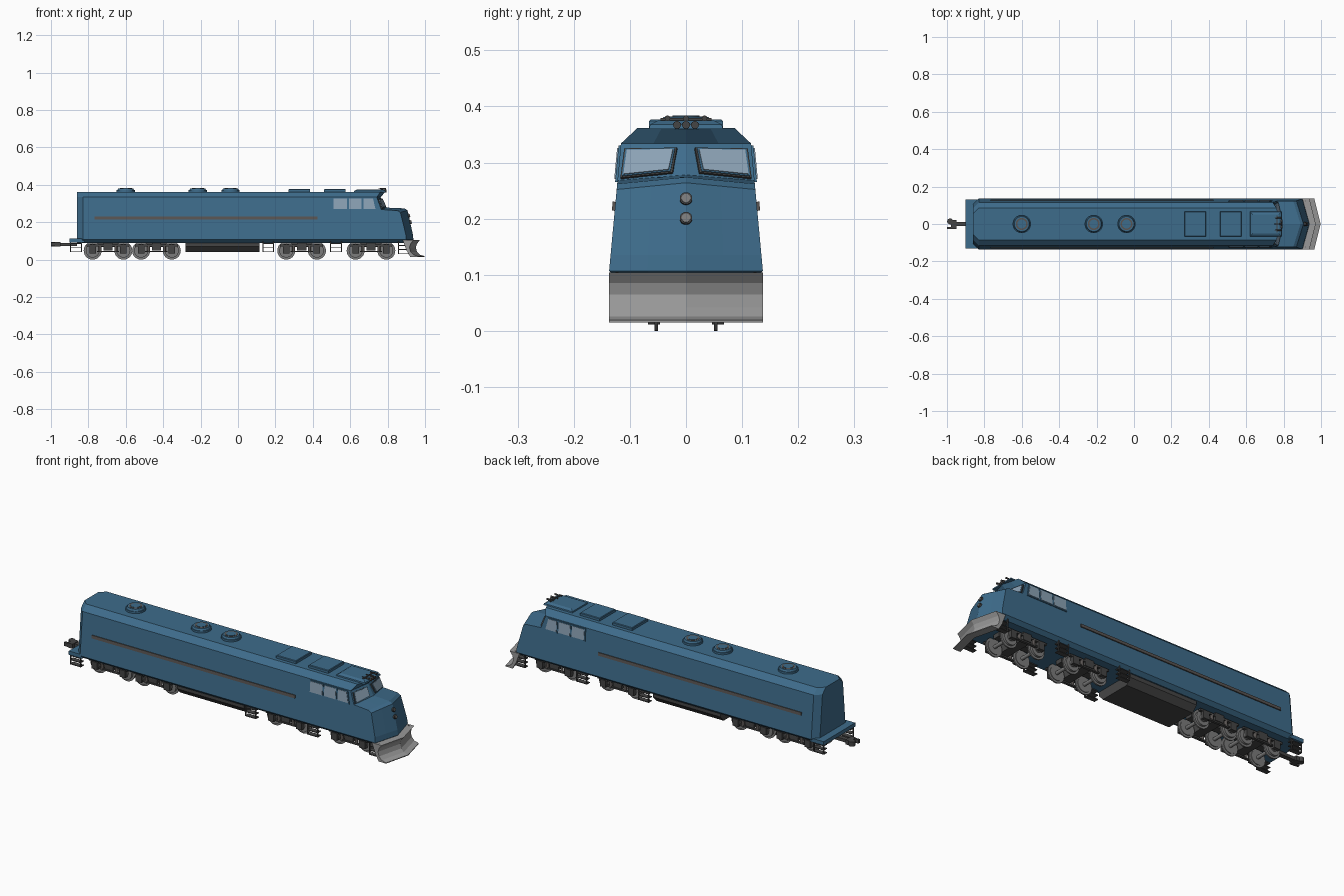
import bpy, bmesh, math
from mathutils import Vector, Matrix

old = bpy.data.objects.get("Cube")
if old:
    bpy.data.objects.remove(old, do_unlink=True)


def material(name, rgb):
    m = bpy.data.materials.new(name)
    m.use_nodes = True
    m.diffuse_color = (*rgb, 1)
    m.node_tree.nodes["Principled BSDF"].inputs["Base Color"].default_value = (*rgb, 1)
    return m


BLUE = material("body blue", (0.048, 0.15, 0.26))
GLASS = material("window glass", (0.26, 0.36, 0.46))
PLOW = material("plow grey", (0.32, 0.32, 0.32))
STEEL = material("wheel steel", (0.2, 0.2, 0.2))
DARK = material("frame dark grey", (0.06, 0.06, 0.06))
TRIM = material("trim grey", (0.1, 0.09, 0.085))


def finish(bm, name, mat, smooth=False):
    bmesh.ops.recalc_face_normals(bm, faces=bm.faces)
    me = bpy.data.meshes.new(name)
    bm.to_mesh(me)
    bm.free()
    me.materials.append(mat)
    if smooth:
        me.shade_smooth()
        me.set_sharp_from_angle(angle=math.radians(35))
    ob = bpy.data.objects.new(name, me)
    bpy.context.collection.objects.link(ob)
    return ob


def loft(name, rings, mat):
    """Skin equal-length closed rings and cap both ends."""
    bm = bmesh.new()
    vs = [[bm.verts.new(p) for p in r] for r in rings]
    n = len(vs[0])
    for a, b in zip(vs, vs[1:]):
        for i in range(n):
            bm.faces.new((a[i], a[(i + 1) % n], b[(i + 1) % n], b[i]))
    bm.faces.new(vs[0])
    bm.faces.new(vs[-1])
    return finish(bm, name, mat)


def box(name, x, y, z, mat):
    """Box from (min, max) ranges."""
    return loft(name, [[(x[0], y[0], h), (x[1], y[0], h), (x[1], y[1], h), (x[0], y[1], h)] for h in z], mat)


def tapered(name, x, w, z, inset, mat):
    """Centred box whose last level is drawn in by inset."""
    rings = []
    for h, d in zip(z, inset):
        rings.append([(x[0] + d, d - w, h), (x[1] - d, d - w, h), (x[1] - d, w - d, h), (x[0] + d, w - d, h)])
    return loft(name, rings, mat)


def cyl(name, at, r, depth, axis, mat, seg=24, r2=None):
    bm = bmesh.new()
    rot = Vector((0, 0, 1)).rotation_difference(Vector(axis)).to_matrix().to_4x4()
    bmesh.ops.create_cone(bm, cap_ends=True, segments=seg, radius1=r, radius2=r if r2 is None else r2,
                          depth=depth, matrix=Matrix.Translation(at) @ rot)
    return finish(bm, name, mat, True)


def plate(name, pts, normal, lift, mat):
    """Thin plate standing on a surface."""
    n = Vector(normal).normalized()
    return loft(name, [[Vector(p) - n * 0.001 for p in pts], [Vector(p) + n * lift for p in pts]], mat)


def half(z):
    """Half width of the leaning body side at height z."""
    return 0.137 - (z - 0.107) * 0.0925


# Body shell: plan outlines stacked in height
# z, half width, front x at side, front x at centre, rise at centre
LEVELS = [(0.09, 0.118, 0.885, 0.92, 0),
          (0.107, 0.137, 0.9, 0.938, 0),
          (0.135, half(0.135), 0.897, 0.935, 0),
          (0.252, half(0.252), 0.868, 0.906, 0.012),
          (0.262, half(0.262), 0.852, 0.89, 0.012),
          (0.268, half(0.268), 0.765, 0.795, 0.01),
          (0.334, 0.116, 0.742, 0.762, 0),
          (0.362, 0.086, 0.762, 0.788, 0)]


def outline(z, w, xs, xc, rise):
    xm = (xs + xc) / 2
    side = [(-0.86, w - 0.03, z), (-0.83, w, z), (xs, w, z), (xm, w / 2, z + rise / 2)]
    return side + [(xc, 0, z + rise)] + [(x, -y, h) for x, y, h in reversed(side)]


loft("body_shell", [outline(*lv) for lv in LEVELS], BLUE)
box("rear_platform", (-0.9, -0.82), (-0.132, 0.132), (0.092, 0.112), BLUE)
tapered("cab_roof_housing", (0.62, 0.79), 0.066, (0.36, 0.368, 0.375), (0, 0.002, 0.016), BLUE)

# Windshield panes laid on the two angled cab faces
b, t = LEVELS[5], LEVELS[6]
for s, side in ((1, "left"), (-1, "right")):
    cb, ct = Vector((b[3], 0, b[0] + b[4])), Vector((t[3], 0, t[0]))
    sb, st = Vector((b[2], s * b[1], b[0])), Vector((t[2], s * t[1], t[0]))
    nrm = (sb - cb).cross(ct - cb) * s

    def on_face(u, v):
        return cb.lerp(sb, u).lerp(ct.lerp(st, u), v)

    for part, m, lift, mat in (("frame", 0.05, 0.005, DARK), ("rim", 0.025, 0.007, BLUE), ("glass", 0, 0.009, GLASS)):
        k = m * 1.4
        pts = [on_face(0.24 - m, 0.14 - k), on_face(0.9 + m, 0.1 - k),
               on_face(0.88 + m, 0.76 + k), on_face(0.18 - m, 0.76 + k)]
        plate(f"windshield_{part}_{side}", pts, nrm, lift, mat)

# Side windows and the long side rail
WINDOWS = [(0.51, 0.582, 0.582), (0.593, 0.66, 0.66), (0.672, 0.735, 0.722)]
for s, side in ((1, "left"), (-1, "right")):
    out = (0, s, 0.0925)
    for i, (x0, x1, x2) in enumerate(WINDOWS):
        for part, m, lift, mat in (("frame", 0.005, 0.004, BLUE), ("glass", 0, 0.006, GLASS)):
            lo, hi = 0.27 - m, 0.325 + m
            pts = [(x0 - m, s * half(lo), lo), (x1 + m, s * half(lo), lo),
                   (x2 + m, s * half(hi), hi), (x0 - m, s * half(hi), hi)]
            plate(f"side_window_{part}_{side}_{i}", pts, out, lift, mat)
    lo, hi = 0.214, 0.23
    plate(f"side_rail_{side}", [(-0.767, s * half(lo), lo), (0.425, s * half(lo), lo),
                                (0.425, s * half(hi), hi), (-0.767, s * half(hi), hi)], out, 0.005, TRIM)

# Nose headlights and roof marker lights
for z, x in ((0.235, 0.911), (0.2, 0.92)):
    cyl("headlight_ring", (x, 0, z), 0.011, 0.012, (1, 0, 0.25), DARK)
    cyl("headlight_lens", (x + 0.002, 0, z), 0.008, 0.013, (1, 0, 0.25), STEEL)
for y in (-0.016, 0, 0.016):
    cyl("roof_light", (0.788, y, 0.367), 0.007, 0.012, (1, 0, 0), DARK, 16)

# Horns on the cab roof
box("horn_bar", (0.762, 0.768), (-0.045, 0.045), (0.374, 0.379), DARK)
for y in (-0.033, 0, 0.033):
    cyl("horn", (0.772, y, 0.379), 0.002, 0.04, (1, 0, 0), DARK, 12, 0.005)

# Roof fans and hatches
for x in (-0.6, -0.215, -0.04):
    cyl("fan_base", (x, 0, 0.366), 0.049, 0.012, (0, 0, 1), BLUE, 32)
    cyl("fan_ring", (x, 0, 0.376), 0.045, 0.01, (0, 0, 1), BLUE, 32, 0.04)
    cyl("fan_grille", (x, 0, 0.381), 0.032, 0.002, (0, 0, 1), TRIM, 32)
    cyl("fan_hub", (x, 0, 0.382), 0.024, 0.003, (0, 0, 1), BLUE, 24)
for x in (0.27, 0.46):
    tapered("roof_hatch", (x, x + 0.116), 0.066, (0.36, 0.374, 0.377), (0, 0, 0.003), BLUE)

# Curved plow, bent back at both sides
PROFILE = [(0.915, 0.104), (0.972, 0.104), (0.957, 0.085), (0.951, 0.065), (0.957, 0.042),
           (0.972, 0.026), (0.998, 0.019), (0.998, 0.015), (0.955, 0.015), (0.935, 0.05)]
loft("front_plow", [[(x - abs(y) * 0.25, y, z) for x, z in PROFILE] for y in (-0.137, 0, 0.137)], PLOW)

# Fuel tank
loft("fuel_tank", [[(x, y, z) for x, y in ((-0.28, -w), (0.115, -w), (0.115, w), (-0.28, w))]
                   for z, w in ((0.04, 0.085), (0.07, 0.112), (0.092, 0.112))], DARK)

# Boarding ladders
for x, low in ((-0.897, 0.04), (0.13, 0.04), (0.493, 0.04), (0.855, 0.03)):
    for s in (-1, 1):
        ys = sorted((s * 0.1, s * 0.126))
        for dx in (0, 0.058):
            box("ladder_rail", (x + dx, x + dx + 0.005), sorted((s * 0.12, s * 0.126)), (low, 0.105), DARK)
        for k in range(3):
            z = low + k * 0.022
            box("ladder_step", (x, x + 0.063), ys, (z, z + 0.004), DARK)

# Four two-axle trucks
for cx in (-0.695, -0.436, 0.34, 0.711):
    box("truck_bolster", (cx - 0.025, cx + 0.025), (-0.09, 0.09), (0.05, 0.092), DARK)
    box("truck_centre_beam", (cx - 0.11, cx + 0.11), (-0.02, 0.02), (0.068, 0.09), DARK)
    for s in (-1, 1):
        ys = sorted((s * 0.076, s * 0.09))
        box("truck_side_frame", (cx - 0.115, cx + 0.115), ys, (0.07, 0.08), DARK)
        box("truck_lower_bar", (cx - 0.06, cx + 0.06), ys, (0.04, 0.047), DARK)
        for dx in (-0.042, 0.042):
            cyl("truck_spring", (cx + dx, s * 0.083, 0.06), 0.008, 0.03, (0, 0, 1), TRIM, 12)
    for dx in (-0.082, 0.082):
        x = cx + dx
        cyl("axle", (x, 0, 0.048), 0.009, 0.17, (0, 1, 0), STEEL, 16)
        for s in (-1, 1):
            cyl("wheel_tread", (x, s * 0.057, 0.048), 0.037, 0.022, (0, 1, 0), STEEL, 32)
            cyl("wheel_flange", (x, s * 0.053, 0.048), 0.048, 0.007, (0, 1, 0), STEEL, 32)
            cyl("wheel_hub", (x, s * 0.07, 0.048), 0.018, 0.01, (0, 1, 0), STEEL, 24)
            box("axle_box", (x - 0.017, x + 0.017), sorted((s * 0.073, s * 0.094)), (0.034, 0.072), DARK)

# Rear coupler
box("coupler_shank", (-0.96, -0.86), (-0.012, 0.012), (0.074, 0.09), DARK)
box("coupler_head", (-0.978, -0.95), (-0.028, 0.022), (0.07, 0.094), DARK)
box("coupler_guard", (-1.0, -0.97), (-0.028, -0.016), (0.072, 0.092), DARK)
cyl("coupler_knuckle", (-0.983, 0.014, 0.082), 0.016, 0.024, (0, 0, 1), DARK, 16)
